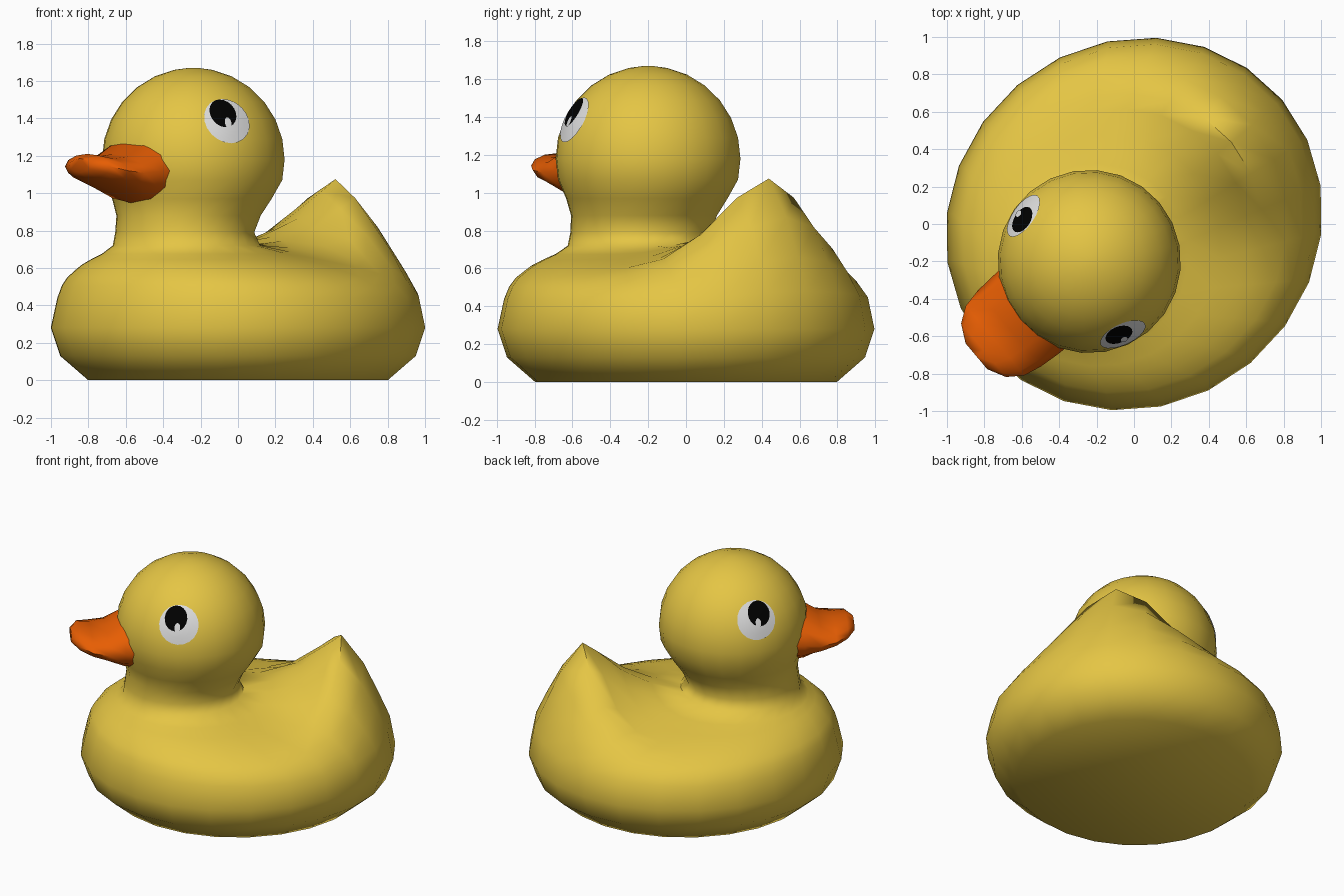
import bpy, bmesh, math
from mathutils import Matrix, Vector

if "Cube" in bpy.data.objects:
    bpy.data.objects.remove(bpy.data.objects["Cube"])

# The duck is modelled facing local +x, then turned to its final heading
TURN = Matrix.Rotation(math.radians(220), 4, 'Z')
HEAD = Vector((0.312, 0, 1.18))
HEAD_R = 0.49
SEG = 24


def material(name, rgb):
    m = bpy.data.materials.new(name)
    m.diffuse_color = (*rgb, 1)
    m.use_nodes = True
    m.node_tree.nodes["Principled BSDF"].inputs["Base Color"].default_value = m.diffuse_color
    return m


YELLOW = material("yellow", (0.78, 0.56, 0.058))
ORANGE = material("orange", (0.83, 0.115, 0.001))
WHITE = material("white", (0.74, 0.74, 0.74))
BLACK = material("black", (0.0, 0.0, 0.0))


def loft(name, rings, mat, angle, cap_start=True, cap_end=True):
    """Skin a list of equal-length point rings."""
    bm = bmesh.new()
    loops = [[bm.verts.new(p) for p in ring] for ring in rings]
    for a, b in zip(loops, loops[1:]):
        n = len(a)
        for i in range(n):
            j = (i + 1) % n
            bm.faces.new((a[i], a[j], b[j], b[i]))
    if cap_start:
        bm.faces.new(loops[0][::-1])
    if cap_end:
        bm.faces.new(loops[-1])
    if cap_start and cap_end:
        bmesh.ops.recalc_face_normals(bm, faces=bm.faces)
    bm.transform(TURN)
    me = bpy.data.meshes.new(name)
    bm.to_mesh(me)
    bm.free()
    me.materials.append(mat)
    ob = bpy.data.objects.new(name, me)
    bpy.context.collection.objects.link(ob)
    bpy.ops.object.select_all(action='DESELECT')
    ob.select_set(True)
    bpy.context.view_layer.objects.active = ob
    bpy.ops.object.shade_smooth_by_angle(angle=math.radians(angle))
    return ob


def ellipse(cx, rx, ry, z):
    return [Vector((cx + rx * math.cos(2 * math.pi * i / SEG),
                    ry * math.sin(2 * math.pi * i / SEG), z)) for i in range(SEG)]


def hull(scale, z):
    return ellipse(0, 1.034 * scale, 0.97 * scale, z)


# Body: flat base, widest line, then the back running up to the neck
rings = [hull(0.80, 0), hull(0.95, 0.13), hull(1.0, 0.28)]
rim, collar = hull(0.965, 0.44), ellipse(0.36, 0.395, 0.395, 0.72)
# (share of the way to the neck, height at front and sides, height along the
# tail, angular width of the tail)
back_profile = [(0, 0.44, 0.48, 36), (0.08, 0.505, 0.66, 36), (0.18, 0.55, 0.87, 35),
                (0.33, 0.59, 1.075, 31), (0.43, 0.615, 1.01, 29), (0.6, 0.645, 0.865, 29),
                (0.8, 0.675, 0.765, 30), (1, 0.72, 0.725, 30)]
for t, low, high, width in back_profile:
    ring = []
    for i in range(SEG):
        p = rim[i].lerp(collar[i], t)
        off_tail = 180 - 360 * i / SEG
        w = math.exp(-(off_tail / width) ** 2)
        p.z = low + (high - low) * w
        ring.append(p)
    rings.append(ring)

# Neck and round head
rings += [ellipse(0.372, 0.373, 0.373, 0.79), ellipse(0.345, 0.388, 0.386, 0.88),
          ellipse(0.322, 0.428, 0.428, 0.97)]
for deg in (-13, 0, 13, 26, 39, 52, 65, 78, 87):
    a = math.radians(deg)
    r = HEAD_R * math.cos(a)
    rings.append(ellipse(HEAD.x, r, r, HEAD.z + HEAD_R * math.sin(a)))
loft("duck_body", rings, YELLOW, 65)

# Bill: sections along its length (distance, half width, bottom, top)
sections = [(0.64, 0.275, 0.935, 1.31), (0.76, 0.272, 0.95, 1.285),
            (0.87, 0.264, 1.005, 1.21), (0.97, 0.243, 1.045, 1.195),
            (1.05, 0.187, 1.075, 1.21), (1.10, 0.09, 1.11, 1.185)]
bill = []
for x, w, lo, hi in sections:
    mid, h = (lo + hi) / 2, (hi - lo) / 2
    bill.append([Vector((x, w * math.cos(math.tau * k / 12),
                         mid + h * math.sin(math.tau * k / 12))) for k in range(12)])
loft("bill", bill, ORANGE, 60)


def eye_plate(name, side, dx, dz, rx, rz, lift, mat):
    """Thin oval wrapped on the head, placed relative to the eye centre."""
    n = Vector((0.11, side * 0.403, 0.20)).normalized()
    across = Vector((0, 0, 1)).cross(n).normalized() * -side  # towards the bill
    up = n.cross(across) * -side
    rings = []
    for s in (1, 0.66, 0.33, 0.02):
        ring = []
        for k in range(20):
            a = side * math.tau * k / 20
            q = (n * 0.47 + across * (dx + s * rx * math.cos(a))
                 + up * (dz + s * rz * math.sin(a)))
            ring.append(HEAD + q.normalized() * (HEAD_R + lift))
        rings.append(ring)
    # Wind so that the plate faces outwards
    e1, e2 = rings[0][5] - rings[0][0], rings[0][10] - rings[0][0]
    if e1.cross(e2).dot(n) < 0:
        rings = [r[::-1] for r in rings]
    loft(name, rings, mat, 60, cap_start=False)


# Eyes on both sides: white, pupil and small highlight
for side, label in ((1, "left"), (-1, "right")):
    eye_plate("eye_white_" + label, side, 0, 0, 0.13, 0.13, 0.003, WHITE)
    eye_plate("pupil_" + label, side, 0.02, 0.04, 0.073, 0.083, 0.006, BLACK)
    eye_plate("eye_highlight_" + label, side, 0.005, -0.02, 0.018, 0.03, 0.008, WHITE)
